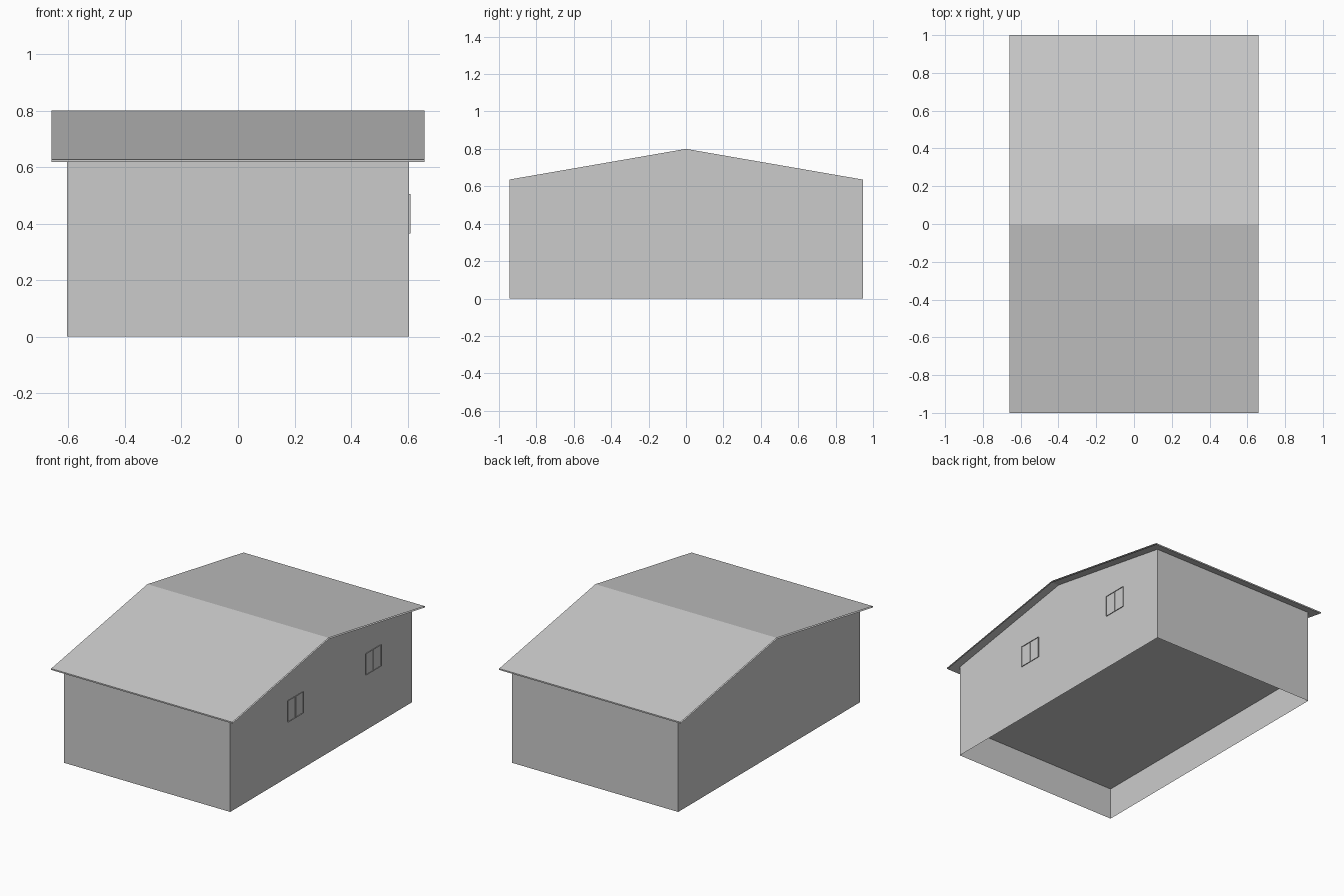
import bpy
import bmesh

cube = bpy.data.objects.get("Cube")
if cube:
    bpy.data.objects.remove(cube, do_unlink=True)

grey = bpy.data.materials.new("plain grey")
grey.use_nodes = True
colour = (0.6, 0.6, 0.6, 1)
grey.diffuse_color = colour
grey.node_tree.nodes["Principled BSDF"].inputs["Base Color"].default_value = colour

WALL_X, WALL_Y = 0.605, 0.945
ROOF_X, ROOF_Y = 0.66, 1.0
RIDGE, SLOPE, THICK = 0.8, 0.1735, 0.009


def roof_height(y):
    return RIDGE - SLOPE * abs(y)


def extrude_profile(name, profile, x0, x1, caps=False, skip=()):
    """Sweep a closed y-z profile along x, leaving out the skipped sides."""
    bm = bmesh.new()
    ends = [[bm.verts.new((x, y, z)) for y, z in profile] for x in (x0, x1)]
    count = len(profile)
    for i in range(count):
        if i not in skip:
            j = (i + 1) % count
            bm.faces.new((ends[0][i], ends[0][j], ends[1][j], ends[1][i]))
    if caps:
        bm.faces.new(ends[0][::-1])
        bm.faces.new(ends[1])
    bmesh.ops.recalc_face_normals(bm, faces=bm.faces)
    mesh = bpy.data.meshes.new(name)
    bm.to_mesh(mesh)
    bm.free()
    mesh.materials.append(grey)
    obj = bpy.data.objects.new(name, mesh)
    bpy.context.collection.objects.link(obj)
    return obj


# Gabled walls, open at the bottom and under the roof
eave = roof_height(WALL_Y)
extrude_profile("walls", [(-WALL_Y, 0), (WALL_Y, 0), (WALL_Y, eave),
                          (0, RIDGE), (-WALL_Y, eave)],
                -WALL_X, WALL_X, caps=True, skip=(0, 2, 3))

# Raised floor between the walls
extrude_profile("floor", [(-WALL_Y, 0.21), (WALL_Y, 0.21),
                          (WALL_Y, 0.23), (-WALL_Y, 0.23)], -WALL_X, WALL_X,
                skip=(1, 3))

# Thin overhanging roof shell with open gable ends
top = [(y, roof_height(y)) for y in (-ROOF_Y, 0, ROOF_Y)]
bottom = [(y, z - THICK) for y, z in reversed(top)]
extrude_profile("roof", top + bottom, -ROOF_X, ROOF_X)

# Two-pane window outlines standing out from the left wall
for side, start in (("front", -0.35), ("back", 0.46)):
    for pane in range(2):
        y0 = start + pane * 0.08
        y1 = y0 + 0.08
        extrude_profile(f"{side}_window_pane_{pane + 1}",
                        [(y0, 0.365), (y1, 0.365), (y1, 0.505), (y0, 0.505)],
                        WALL_X, WALL_X + 0.005,
                        skip=(3,) if pane else ())
